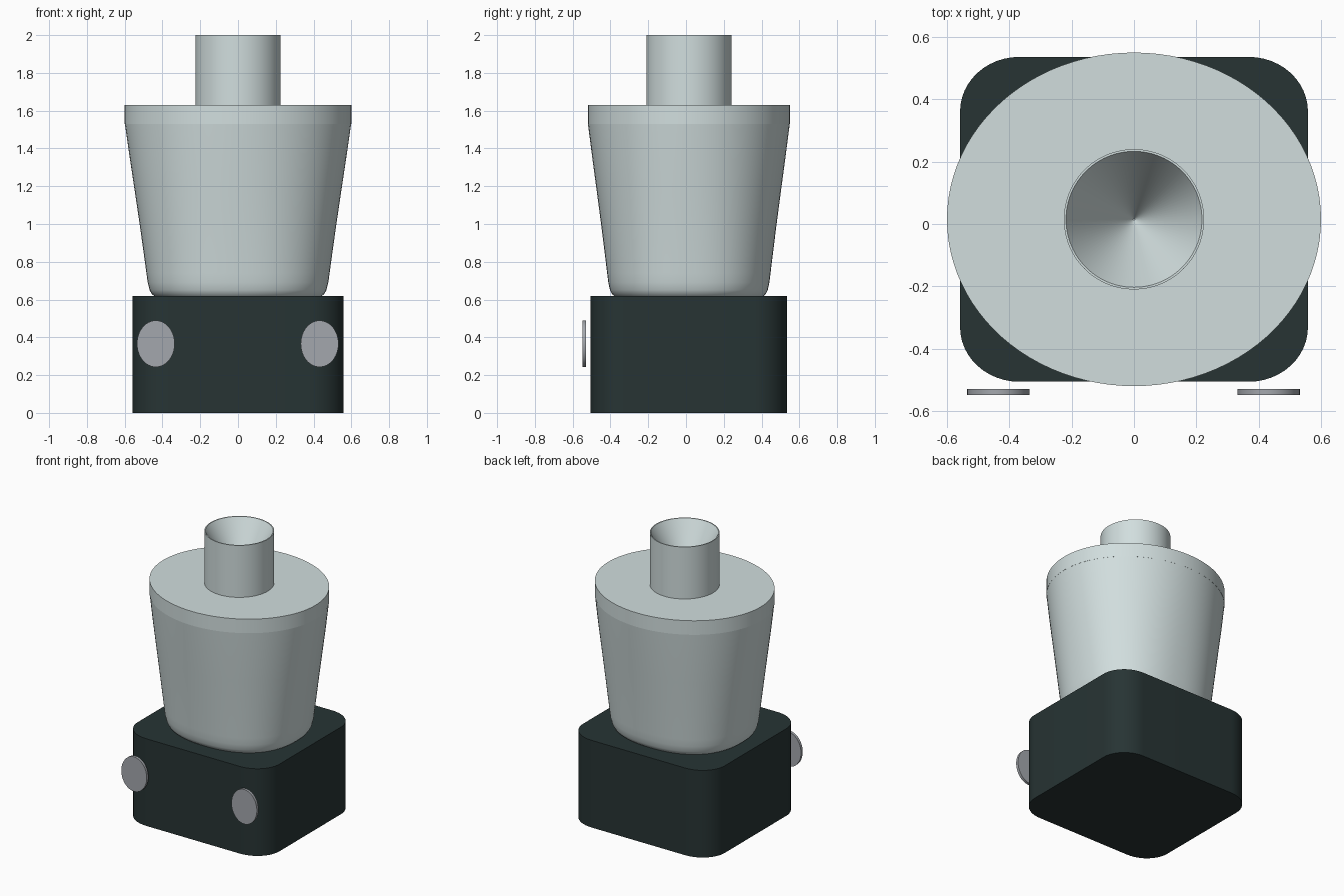
import bpy
import bmesh
import math

if "Cube" in bpy.data.objects:
    bpy.data.objects.remove(bpy.data.objects["Cube"], do_unlink=True)

CY = 0.015  # depth centre of the body
SEG = 96


def material(name, rgb):
    m = bpy.data.materials.new(name)
    m.use_nodes = True
    m.diffuse_color = (*rgb, 1)
    m.node_tree.nodes["Principled BSDF"].inputs["Base Color"].default_value = (*rgb, 1)
    return m


pale = material("pale grey green", (0.64, 0.73, 0.73))
dark = material("dark slate", (0.020, 0.034, 0.034))
grey = material("button grey", (0.37, 0.39, 0.42))


def oval(rx, ry, z, power=2.0):
    """Superellipse ring around the body axis."""
    pts = []
    for i in range(SEG):
        a = 2 * math.pi * i / SEG
        c, s = math.cos(a), math.sin(a)
        pts.append((rx * math.copysign(abs(c) ** (2 / power), c),
                    CY + ry * math.copysign(abs(s) ** (2 / power), s), z))
    return pts


def rounded_box(hx, hy, rx, ry, z, steps=12):
    """Rectangle ring with rounded corners."""
    pts = []
    for q, (sx, sy) in enumerate([(1, 1), (-1, 1), (-1, -1), (1, -1)]):
        for i in range(steps + 1):
            a = math.pi / 2 * (q + i / steps)
            pts.append((sx * (hx - rx) + rx * math.cos(a),
                        CY + sy * (hy - ry) + ry * math.sin(a), z))
    return pts


def loft(name, rings, mat):
    """Skin a stack of rings and close both ends."""
    bm = bmesh.new()
    loops = [[bm.verts.new(p) for p in ring] for ring in rings]
    n = len(loops[0])
    for lo, hi in zip(loops, loops[1:]):
        for i in range(n):
            j = (i + 1) % n
            bm.faces.new((lo[i], lo[j], hi[j], hi[i]))
    bm.faces.new(loops[0][::-1])
    bm.faces.new(loops[-1])
    bmesh.ops.recalc_face_normals(bm, faces=bm.faces)
    me = bpy.data.meshes.new(name)
    bm.to_mesh(me)
    bm.free()
    me.materials.append(mat)
    ob = bpy.data.objects.new(name, me)
    bpy.context.collection.objects.link(ob)
    bpy.ops.object.select_all(action="DESELECT")
    ob.select_set(True)
    bpy.context.view_layer.objects.active = ob
    bpy.ops.object.shade_smooth_by_angle(angle=math.radians(30))
    return ob


# Motor base with rounded upright corners
loft("motor_base", [rounded_box(0.558, 0.521, 0.19, 0.175, z) for z in (0, 0.62)], dark)

# Tapered jar, slightly squarer towards its rounded foot
jar_profile = [(0.445, 0.62, 2.3), (0.457, 0.63, 2.3), (0.468, 0.65, 2.3),
               (0.478, 0.69, 2.3), (0.485, 0.74, 2.28), (0.493, 0.80, 2.26),
               (0.518, 0.98, 2.2), (0.546, 1.17, 2.13), (0.573, 1.35, 2.07),
               (0.599, 1.53, 2.0)]
loft("jar", [oval(r, r * 0.892, z, p) for r, z, p in jar_profile], pale)

# Flat lid with an upright rim
loft("lid", [oval(0.6, 0.535, z) for z in (1.53, 1.63)], pale)

# Feed chute with a funnel-shaped hollow
chute_profile = [(0.225, 1.63), (0.225, 2.0), (0.218, 2.0), (0.003, 1.632)]
loft("feed_chute", [oval(r, r, z) for r, z in chute_profile], pale)

# Pair of oval front buttons, standing just off the base
for side, x in (("left", 0.432), ("right", -0.435)):
    rings = [[(x + 0.1 * math.cos(2 * math.pi * i / 48), y,
               0.366 + 0.123 * math.sin(2 * math.pi * i / 48)) for i in range(48)]
             for y in (-0.548, -0.529)]
    loft(side + "_button", rings, grey)
